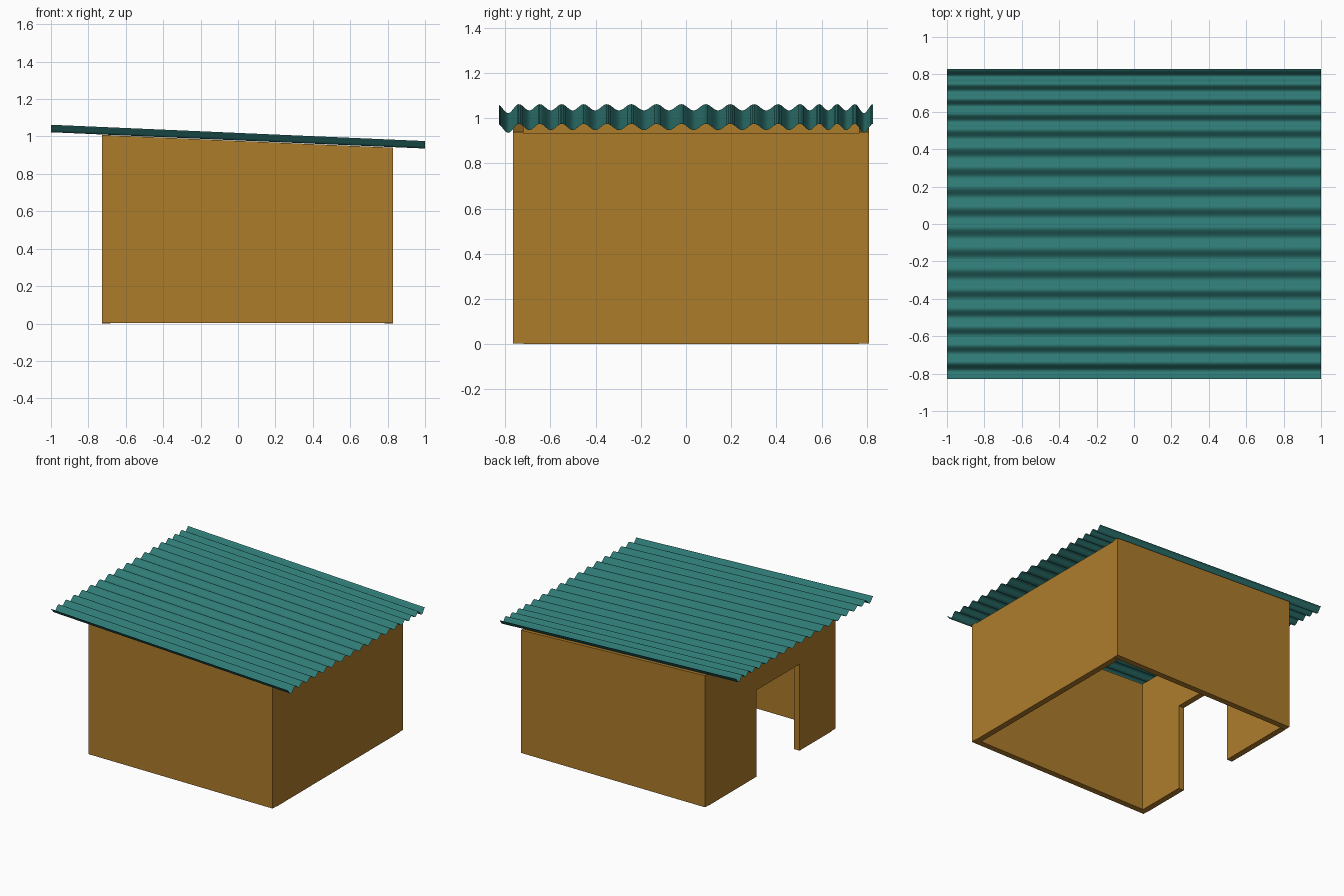
import bpy, math

if "Cube" in bpy.data.objects:
    bpy.data.objects.remove(bpy.data.objects["Cube"])

def material(name, color):
    m = bpy.data.materials.new(name)
    m.diffuse_color = (*color, 1)
    m.use_nodes = True
    m.node_tree.nodes["Principled BSDF"].inputs["Base Color"].default_value = m.diffuse_color
    return m

WOOD = material("ochre_wall", (0.42, 0.20, 0.024))
TEAL = material("teal_sheet", (0.028, 0.195, 0.178))

def mesh_object(name, verts, faces, mat):
    me = bpy.data.meshes.new(name)
    me.from_pydata(verts, [], faces)
    me.update()
    me.materials.append(mat)
    ob = bpy.data.objects.new(name, me)
    bpy.context.collection.objects.link(ob)
    return ob

def prism(name, profile, offset, mat):
    """Extrude a closed 3D profile along an offset vector."""
    n = len(profile)
    far = [tuple(a + b for a, b in zip(p, offset)) for p in profile]
    faces = [tuple(reversed(range(n))), tuple(range(n, 2 * n))]
    faces += [(i, (i + 1) % n, n + (i + 1) % n, n + i) for i in range(n)]
    ob = mesh_object(name, profile + far, faces, mat)
    # consistent outward normals
    import bmesh
    bm = bmesh.new()
    bm.from_mesh(ob.data)
    bmesh.ops.recalc_face_normals(bm, faces=bm.faces)
    bm.to_mesh(ob.data)
    bm.free()
    return ob

X0, X1, Y0, Y1, T = -0.728, 0.828, -0.765, 0.81, 0.045
HIGH, LOW = 1.008, 0.94

# Front and back walls with sloping tops
for name, y in (("front_wall", Y0), ("back_wall", Y1 - T)):
    prism(name, [(X0, y, 0.003), (X1, y, 0.003), (X1, y, LOW), (X0, y, HIGH)],
          (0, T, 0), WOOD)

# Low right wall
ya, yb = Y0 + T, Y1 - T
prism("right_wall", [(X1 - T, ya, 0), (X1 - T, yb, 0), (X1 - T, yb, 0.933), (X1 - T, ya, 0.933)],
      (T, 0, 0), WOOD)

# Left wall with a doorway
D0, D1, DH = -0.33, 0.19, 0.66
outline = [(ya, 0), (D0, 0), (D0, DH), (D1, DH), (D1, 0), (yb, 0), (yb, HIGH), (ya, HIGH)]
prism("left_wall", [(X0, y, z) for y, z in outline], (T, 0, 0), WOOD)

# Corrugated roof: crest positions across y, narrower waves near the edges
crests = [-0.835, -0.74, -0.647, -0.55, -0.453, -0.351, -0.242, -0.13, -0.02,
          0.088, 0.196, 0.302, 0.408, 0.505, 0.59, 0.669, 0.748, 0.828]
STEPS = 12
wave = []
for i, (a, b) in enumerate(zip(crests, crests[1:])):
    edge = i in (0, len(crests) - 2)
    depth = 0.02 if edge else 0.014
    for s in range(STEPS + (i == len(crests) - 2)):
        t = s / STEPS
        y = max(a + (b - a) * t, -0.828)
        wave.append((y, 1.019 - depth * (1 - math.cos(2 * math.pi * t))))
n = len(wave)
verts = [(x, y, z - 0.0435 * x) for x in (-1, 1) for y, z in wave]
roof = mesh_object("corrugated_roof", verts,
                   [(i, n + i, n + i + 1, i + 1) for i in range(n - 1)], TEAL)
roof.data.polygons.foreach_set("use_smooth", [True] * len(roof.data.polygons))
